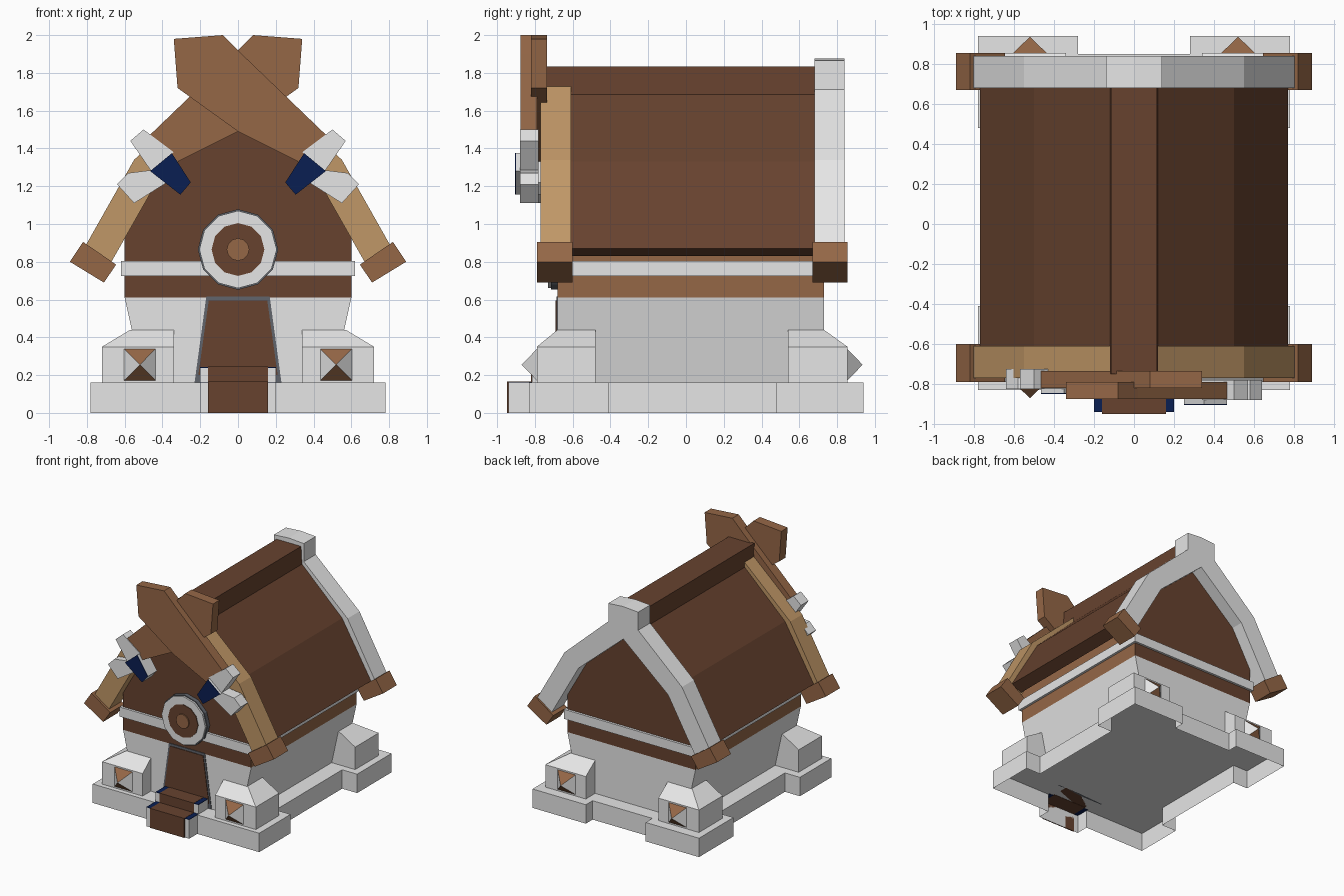
import bpy, bmesh, math

if "Cube" in bpy.data.objects:
    bpy.data.objects.remove(bpy.data.objects["Cube"])


def material(name, rgb):
    m = bpy.data.materials.new(name)
    m.diffuse_color = (*rgb, 1)
    m.use_nodes = True
    m.node_tree.nodes["Principled BSDF"].inputs["Base Color"].default_value = m.diffuse_color
    return m


STONE = material("pale stone", (0.79, 0.79, 0.79))
SLATE = material("dark slate", (0.12, 0.13, 0.15))
DARK = material("dark brown wood", (0.135, 0.055, 0.028))
MID = material("medium brown wood", (0.30, 0.135, 0.062))
LIGHT = material("light wood", (0.53, 0.31, 0.135))
BLUE = material("navy blue", (0.003, 0.013, 0.085))


def finish(bm, name, *mats):
    bmesh.ops.recalc_face_normals(bm, faces=bm.faces)
    me = bpy.data.meshes.new(name)
    bm.to_mesh(me)
    bm.free()
    for m in mats:
        me.materials.append(m)
    ob = bpy.data.objects.new(name, me)
    bpy.context.collection.objects.link(ob)
    return ob


def extrude(name, pts, a, b, mat, axis='Y', open_start=False):
    """Extrude an outline: (x, z) along y, or (x, y) along z."""
    bm = bmesh.new()
    put = (lambda p, t: (p[0], t, p[1])) if axis == 'Y' else (lambda p, t: (p[0], p[1], t))
    lo = [bm.verts.new(put(p, a)) for p in pts]
    hi = [bm.verts.new(put(p, b)) for p in pts]
    start = bm.faces.new(lo)
    bm.faces.new(hi[::-1])
    n = len(pts)
    for i in range(n):
        j = (i + 1) % n
        bm.faces.new((lo[i], hi[i], hi[j], lo[j]))
    bmesh.ops.recalc_face_normals(bm, faces=bm.faces)
    if open_start:
        bmesh.ops.delete(bm, geom=[start], context='FACES_ONLY')
    return finish(bm, name, mat)


def sym(half):
    """Complete a right-hand half outline by mirroring it in x."""
    return half + [(-x, z) for x, z in reversed(half) if x > 0]


def flip(pts, s):
    return [(s * x, z) for x, z in pts]


def box(name, x, y, z, mat):
    return extrude(name, [(x[0], z[0]), (x[1], z[0]), (x[1], z[1]), (x[0], z[1])], y[0], y[1], mat)


def disc(name, r, z, y0, y1, mat, n=12):
    pts = [(r * math.cos(i * math.tau / n), z + r * math.sin(i * math.tau / n)) for i in range(n)]
    return extrude(name, pts, y0, y1, mat)


# Stepped stone foundation, hollow underneath
extrude("foundation", sym([(0, -.94), (.2, -.94), (.2, -.83), (.78, -.83),
                           (.78, -.41), (.64, -.41), (.64, .48), (.78, .48), (.78, .94),
                           (.28, .94), (.28, .85), (0, .85)]), 0, .16, STONE, 'Z', True)

# Front steps with blue-topped curbs
box("lower_step_riser", (-.16, .16), (-.948, -.94), (0, .165), DARK)
box("lower_step_tread", (-.16, .16), (-.94, -.80), (.158, .165), DARK)
box("upper_step", (-.16, .16), (-.82, -.66), (.16, .245), DARK)
for s in (-1, 1):
    xs = sorted((s * .16, s * .2))
    box("step_curb", xs, (-.815, -.66), (.16, .238), STONE)
    box("lower_curb_top", xs, (-.94, -.815), (.158, .163), BLUE)
    box("upper_curb_top", xs, (-.815, -.68), (.238, .243), BLUE)

# Flared stone walls
extrude("stone_walls", [(-.5, .16), (.5, .16), (.6, .61), (-.6, .61)], -.68, .73, STONE)
extrude("door_frame", [(-.23, .16), (.23, .16), (.168, .615), (-.168, .615)], -.685, -.66, SLATE)
extrude("door", [(-.21, .2), (.21, .2), (.155, .595), (-.155, .595)], -.69, -.66, DARK)

# Upper house with dark gables and lighter side boards
house = extrude("gabled_upper_house", sym([(0, 1.64), (.42, 1.24), (.6, .93), (.6, .61)]), -.68, .73, DARK)
house.data.materials.append(MID)
for p in house.data.polygons:
    if abs(p.normal.x) > .95:
        p.material_index = 1
box("stone_belt", (-.62, .62), (-.7, .75), (.725, .805), STONE)

# Roof, ridge and end arches
extrude("roof", sym([(0, 1.80), (.12, 1.69), (.5, 1.33), (.77, .87), (.67, .83), (.4, 1.25), (0, 1.63)]),
        -.65, .7, DARK)
extrude("ridge_beam", [(-.125, 1.66), (.125, 1.66), (.115, 1.835), (-.115, 1.835)], -.75, .7, DARK)
arch = [(0, 1.80), (.12, 1.73), (.55, 1.34), (.81, .88), (.67, .80), (.42, 1.24), (0, 1.6)]
extrude("front_bargeboard", sym(arch), -.77, -.61, LIGHT)
extrude("back_stone_arch", sym(arch), .68, .84, STONE)
cap = extrude("back_arch_cap", sym([(0, 1.875), (.14, 1.865), (.14, 1.71), (0, 1.66)]), .68, .84, STONE)

# Wooden end blocks at the eaves
for s in (-1, 1):
    end = flip([(.82, .905), (.89, .80), (.71, .69), (.645, .785)], s)
    extrude("front_eave_block", end, -.79, -.60, MID)
    extrude("back_eave_block", end, .67, .855, MID)

# Round window above the door
disc("window_rim", .213, .865, -.715, -.66, SLATE)
disc("window_ring", .205, .865, -.73, -.66, STONE)
disc("window_pane", .14, .865, -.736, -.66, DARK)
disc("window_boss", .06, .865, -.745, -.66, MID)

# Crossed gable planks with stone and blue end ornaments
plank = [(.34, 1.98), (.08, 2.0), (-.02, 1.90), (-.52, 1.42), (-.36, 1.31), (0, 1.49), (.32, 1.72)]
upper = [(-.50, 1.50), (-.57, 1.44), (-.46, 1.28), (-.34, 1.38)]
lower = [(-.58, 1.27), (-.64, 1.21), (-.55, 1.11), (-.36, 1.23), (-.46, 1.285)]
tip = [(-.35, 1.375), (-.25, 1.22), (-.305, 1.155), (-.465, 1.28)]
for s, y in ((1, -.735), (-1, -.79)):
    extrude("crossed_plank", flip(plank, s), y - .085, y, MID)
    extrude("upper_prong", flip(upper, s), y - .09, y + .01, STONE)
    extrude("lower_prong", flip(lower, s), y - .09, y + .01, STONE)
    extrude("ornament_block", flip(tip, s), y - .11, y + .01, STONE)
    extrude("blue_face", flip(tip, s), y - .115, y - .11, BLUE)


# Chamfered corner blocks, each with a stud: wood above and below, stone at the sides
def corner_block(sx, y_in, y_out, y_top):
    bm = bmesh.new()
    rings = []
    for xo, yo, z in ((.72, y_out, .16), (.72, y_out, .35), (.57, y_top, .44)):
        rings.append([bm.verts.new((sx * x, y, z)) for x, y in
                      ((.34, y_in), (xo, y_in), (xo, yo), (.34, yo))])
    bm.faces.new(rings[0])
    bm.faces.new(rings[2])
    for a, b in zip(rings, rings[1:]):
        for i in range(4):
            j = (i + 1) % 4
            bm.faces.new((a[i], a[j], b[j], b[i]))
    finish(bm, "corner_block", STONE)

    bm = bmesh.new()
    d = math.copysign(.08, y_out)
    base = [bm.verts.new((sx * (.52 + u * .083), y_out, .255 + v * .083))
            for u, v in ((-1, -1), (1, -1), (1, 1), (-1, 1))]
    apex = bm.verts.new((sx * .52, y_out + d, .255))
    bm.faces.new(base)
    for i in range(4):
        bm.faces.new((base[i], base[(i + 1) % 4], apex)).material_index = i % 2
    finish(bm, "pyramid_stud", MID, STONE)


for sx in (-1, 1):
    corner_block(sx, -.48, -.79, -.68)
    corner_block(sx, .54, .855, .73)
